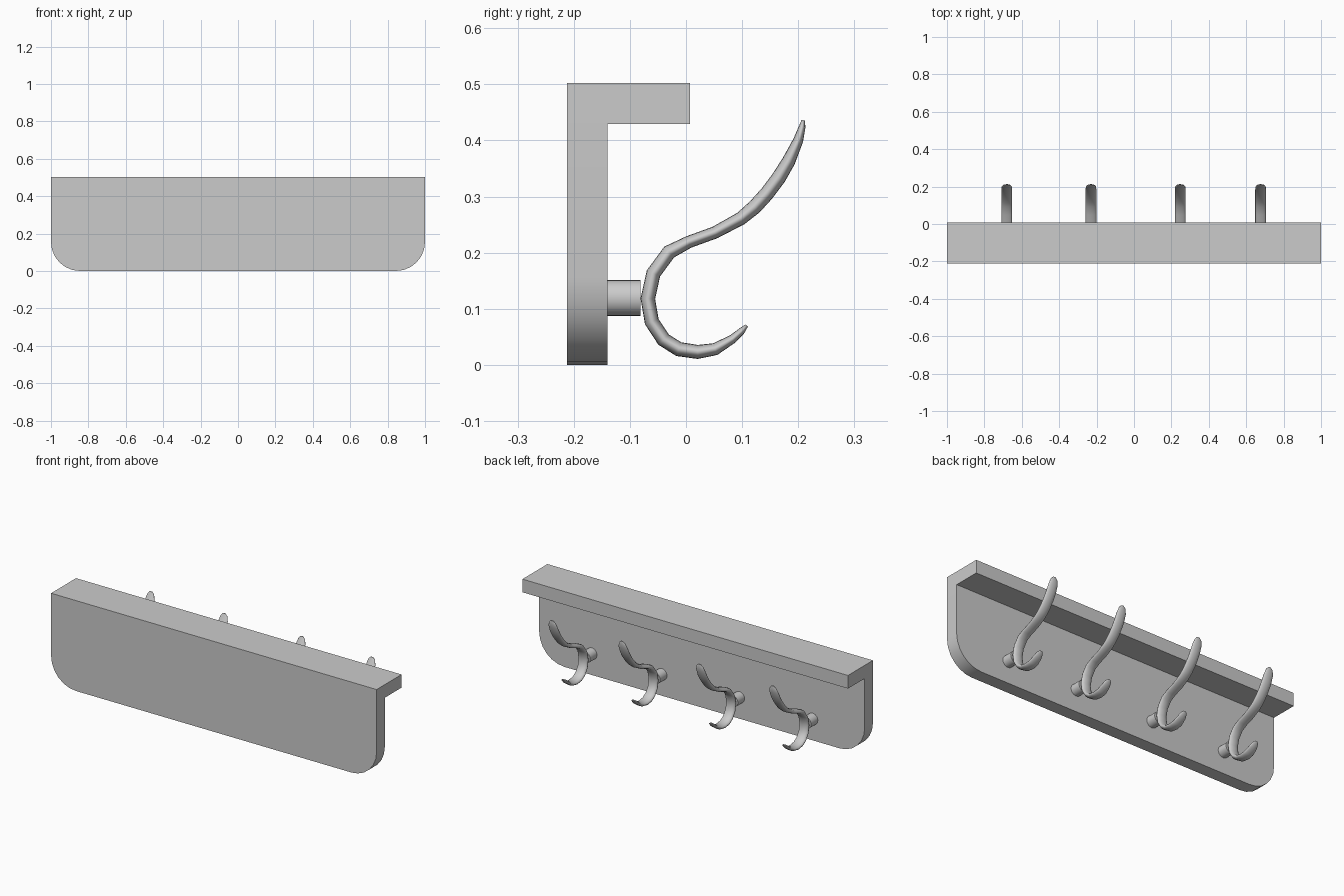
import bpy, bmesh, math
from mathutils import Vector

if "Cube" in bpy.data.objects:
    bpy.data.objects.remove(bpy.data.objects["Cube"])


def finish(bm, name, angle=30):
    bmesh.ops.recalc_face_normals(bm, faces=bm.faces)
    mesh = bpy.data.meshes.new(name)
    bm.to_mesh(mesh)
    bm.free()
    obj = bpy.data.objects.new(name, mesh)
    bpy.context.collection.objects.link(obj)
    bpy.ops.object.select_all(action='DESELECT')
    obj.select_set(True)
    bpy.context.view_layer.objects.active = obj
    bpy.ops.object.shade_smooth_by_angle(angle=math.radians(angle))
    return obj


def skin(bm, rings):
    # Join successive rings of points and cap both ends
    vs = [[bm.verts.new(p) for p in ring] for ring in rings]
    n = len(vs[0])
    for a, b in zip(vs, vs[1:]):
        for i in range(n):
            bm.faces.new((a[i], a[(i + 1) % n], b[(i + 1) % n], b[i]))
    bm.faces.new(vs[0])
    bm.faces.new(vs[-1][::-1])


TOP, BACK, FACE, EDGE = 0.502, -0.212, -0.14, 0.007

# Back board with rounded lower corners
R, SEG = 0.155, 6
arc = [(1 - R + R * math.cos(t), R - R * math.sin(t))
       for t in (math.pi / 2 * i / SEG for i in range(SEG + 1))]
outline = [(1, TOP)] + arc + [(-x, z) for x, z in reversed(arc)] + [(-1, TOP)]
bm = bmesh.new()
skin(bm, [[(x, y, z) for x, z in outline] for y in (BACK, FACE)])
finish(bm, "back_board")

# Shelf along the top edge
bm = bmesh.new()
skin(bm, [[(x, FACE, 0.429), (x, EDGE, 0.429), (x, EDGE, TOP), (x, FACE, TOP)]
          for x in (-1, 1)])
finish(bm, "shelf")

# Hook centreline: y, z, half width, half thickness
PATH = [
    (0.209, 0.436, 0.008, 0.003), (0.207, 0.424, 0.020, 0.006),
    (0.200, 0.400, 0.027, 0.009), (0.183, 0.363, 0.029, 0.012),
    (0.165, 0.333, 0.029, 0.013), (0.144, 0.305, 0.029, 0.013),
    (0.122, 0.281, 0.029, 0.013), (0.098, 0.261, 0.029, 0.012),
    (0.052, 0.236, 0.029, 0.011), (0.005, 0.219, 0.029, 0.011),
    (-0.030, 0.201, 0.029, 0.013), (-0.058, 0.163, 0.029, 0.013),
    (-0.068, 0.118, 0.029, 0.013), (-0.061, 0.077, 0.029, 0.013),
    (-0.040, 0.045, 0.029, 0.013), (-0.013, 0.028, 0.029, 0.013),
    (0.021, 0.023, 0.029, 0.0125), (0.052, 0.028, 0.028, 0.011),
    (0.083, 0.046, 0.024, 0.008), (0.100, 0.061, 0.018, 0.006),
    (0.108, 0.070, 0.008, 0.003),
]


def hook(x, name, sides=16):
    pts = [Vector((0, p[0], p[1])) for p in PATH]
    rings = []
    for i, (c, p) in enumerate(zip(pts, PATH)):
        tan = (pts[min(i + 1, len(pts) - 1)] - pts[max(i - 1, 0)]).normalized()
        nor = Vector((0, -tan.z, tan.y))
        rings.append([c + Vector((x + p[2] * math.cos(a), 0, 0)) + nor * p[3] * math.sin(a)
                      for a in (math.tau * k / sides for k in range(sides))])
    bm = bmesh.new()
    skin(bm, rings)
    finish(bm, name, 60)


def peg(x, name, sides=24, r=0.032, z=0.119):
    bm = bmesh.new()
    skin(bm, [[(x + r * math.cos(a), y, z + r * math.sin(a))
               for a in (math.tau * k / sides for k in range(sides))]
              for y in (FACE, -0.081)])
    finish(bm, name)


# Four hooks, each on its own peg
for i, x in enumerate((-0.68, -0.23, 0.247, 0.677), 1):
    peg(x, f"hook_peg_{i}")
    hook(x, f"hook_{i}")
